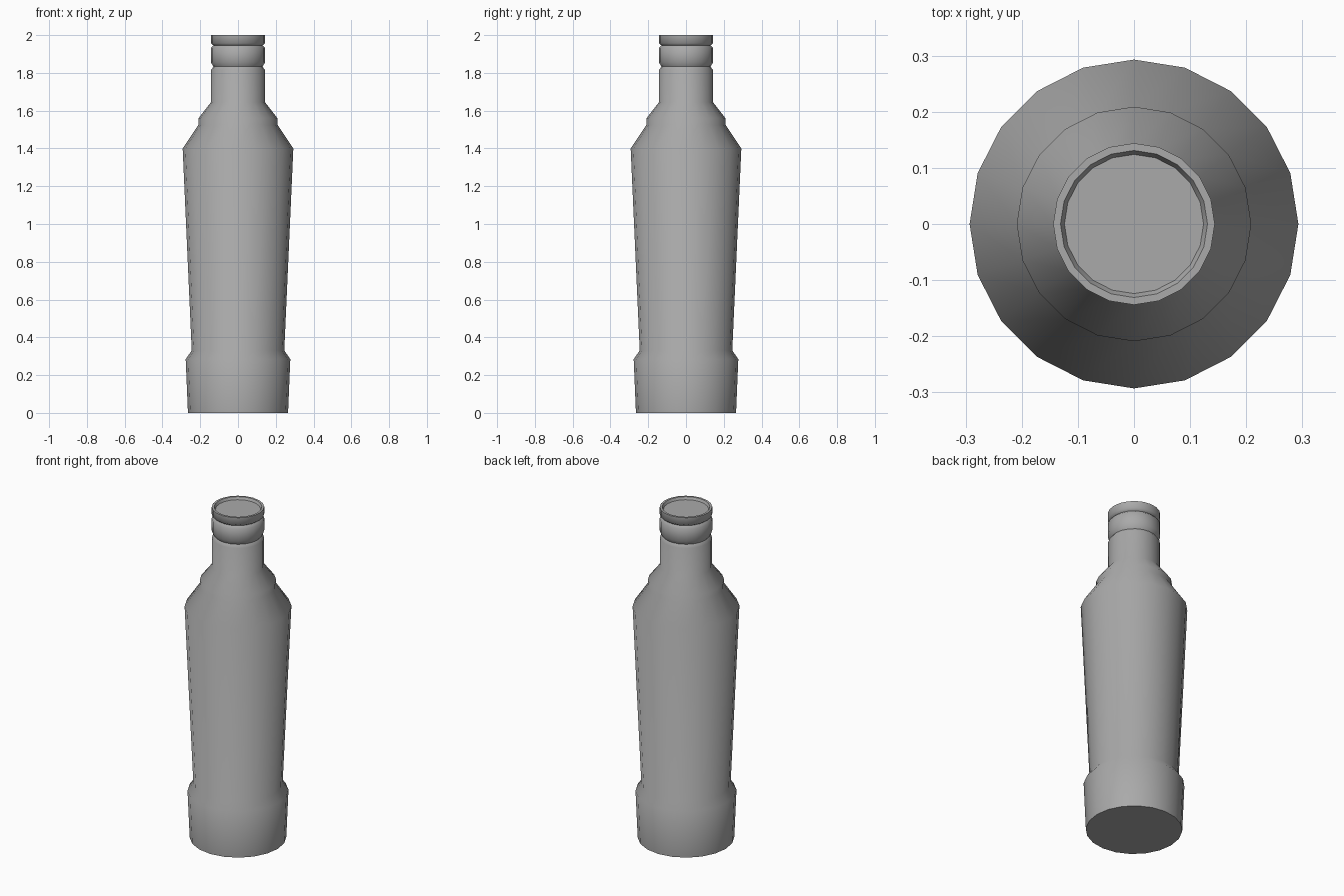
import bpy, bmesh
from math import radians
from mathutils import Matrix, Vector

cube = bpy.data.objects.get("Cube")
if cube:
    bpy.data.objects.remove(cube, do_unlink=True)

SIDES = 20

# Single grey material
grey = bpy.data.materials.new("plain_grey")
grey.use_nodes = True
colour = (0.4, 0.4, 0.4, 1.0)
grey.diffuse_color = colour
grey.node_tree.nodes["Principled BSDF"].inputs["Base Color"].default_value = colour

# Bottle outline as (radius, height), from base centre to mouth floor
base = [(0, 0), (0.265, 0), (0.277, 0.285), (0.245, 0.33)]
shoulder = [(0.293, 1.4), (0.209, 1.525), (0.209, 1.56), (0.143, 1.645)]
neck = [(0.143, 1.815), (0.13, 1.833), (0.144, 1.857), (0.144, 1.932)]
lip = [(0.13, 1.946), (0.144, 1.957), (0.144, 2.0), (0.131, 2.0)]
mouth = [(0.124, 1.985), (0, 1.985)]


def lathe(name, profile):
    """Spin a profile around z into a closed shell."""
    bm = bmesh.new()
    verts = [bm.verts.new((0, r, z)) for r, z in profile]
    edges = [bm.edges.new(pair) for pair in zip(verts, verts[1:])]
    bmesh.ops.spin(bm, geom=verts + edges, cent=(0, 0, 0), axis=(0, 0, 1),
                   angle=radians(360), steps=SIDES, use_duplicate=False)
    bmesh.ops.remove_doubles(bm, verts=bm.verts, dist=0.0005)
    bmesh.ops.recalc_face_normals(bm, faces=bm.faces)
    mesh = bpy.data.meshes.new(name)
    bm.to_mesh(mesh)
    bm.free()
    mesh.materials.append(grey)
    obj = bpy.data.objects.new(name, mesh)
    bpy.context.collection.objects.link(obj)
    return obj


bottle = lathe("bottle", base + shoulder + neck + lip + mouth)

# Smooth round the body, crisp at the base and rim
bpy.ops.object.select_all(action='DESELECT')
bottle.select_set(True)
bpy.context.view_layer.objects.active = bottle
bpy.ops.object.shade_smooth_by_angle(angle=radians(60))
